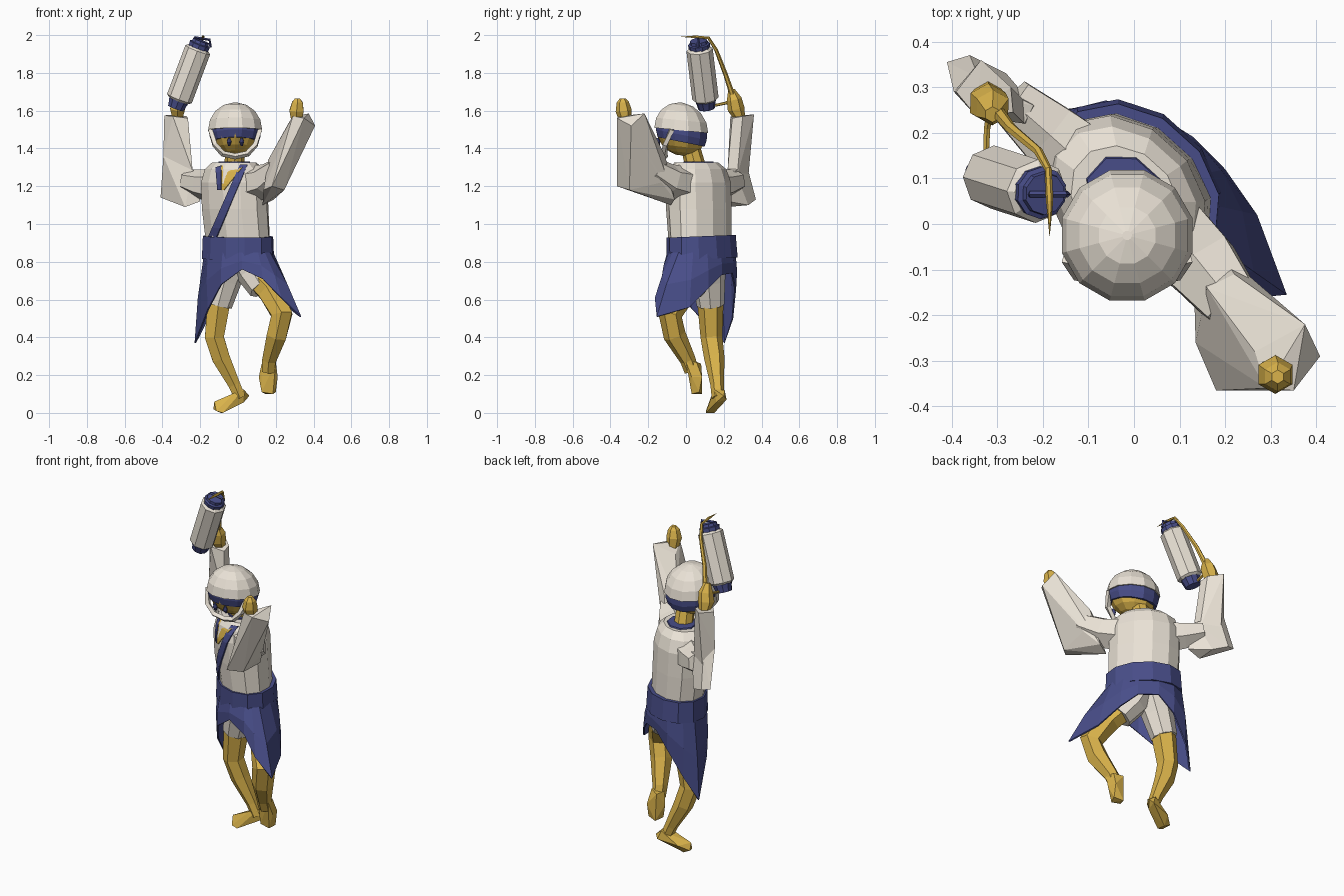
import bpy, bmesh, math
from mathutils import Vector
from mathutils.bvhtree import BVHTree


def colour(name, rgb):
    m = bpy.data.materials.new(name)
    m.diffuse_color = (*rgb, 1)
    return m


SKIN = colour("ochre", (0.70, 0.45, 0.07))
BLUE = colour("indigo", (0.065, 0.075, 0.25))
CLOTH = colour("cream", (0.82, 0.76, 0.67))


def make(name, bm, mat):
    bmesh.ops.recalc_face_normals(bm, faces=bm.faces)
    me = bpy.data.meshes.new(name)
    bm.to_mesh(me)
    bm.free()
    me.materials.append(mat)
    ob = bpy.data.objects.new(name, me)
    bpy.context.collection.objects.link(ob)
    return ob


def skin_rings(name, rings, mat, caps=True):
    """Bridge closed rings of points into one mesh."""
    bm = bmesh.new()
    vs = [[bm.verts.new(p) for p in r] for r in rings]
    n = len(vs[0])
    for a, b in zip(vs, vs[1:]):
        for i in range(n):
            j = (i + 1) % n
            bm.faces.new((a[i], a[j], b[j], b[i]))
    if caps:
        bm.faces.new(vs[0])
        bm.faces.new(vs[-1])
    return make(name, bm, mat)


def ellipse(x, y, z, a, b, n, rot=0.0, tilt=0.0):
    pts = []
    for i in range(n):
        t = 2 * math.pi * (i + 0.5) / n
        u, v = a * math.cos(t), b * math.sin(t)
        px = u * math.cos(rot) - v * math.sin(rot)
        py = u * math.sin(rot) + v * math.cos(rot)
        pts.append((x + px, y + py, z - tilt * py))
    return pts


def loft(name, rings, mat, n=12, rot=0.0, tilt=0.0, caps=True):
    return skin_rings(name, [ellipse(*r, n, rot, tilt) for r in rings], mat, caps)


def tube(name, path, mat, n=6):
    """Faceted, untwisted tube; each path entry is x, y, z, radius."""
    p = [Vector(q[:3]) for q in path]
    whole = (p[-1] - p[0]).normalized()
    ref = Vector((0, 1, 0)) if abs(whole.z) > 0.6 else Vector((0, 0, 1))
    rings = []
    for i, q in enumerate(path):
        d = (p[min(i + 1, len(p) - 1)] - p[max(i - 1, 0)]).normalized()
        u = (ref - d * ref.dot(d)).normalized()
        v = d.cross(u)
        rings.append([p[i] + q[3] * (u * math.cos(2 * math.pi * k / n) + v * math.sin(2 * math.pi * k / n))
                      for k in range(n)])
    return skin_rings(name, rings, mat)


def hull(name, pts, mat):
    bm = bmesh.new()
    for q in pts:
        bm.verts.new(q)
    r = bmesh.ops.convex_hull(bm, input=bm.verts)
    junk = [v for v in r["geom_interior"] if isinstance(v, bmesh.types.BMVert)]
    bmesh.ops.delete(bm, geom=junk, context='VERTS')
    return make(name, bm, mat)


# Torso, twisted towards the front left, with belt
TWIST = math.radians(-42)
jacket = loft("jacket", [(0.0, 0.075, 0.90, 0.195, 0.142), (-0.015, 0.068, 1.08, 0.198, 0.152),
                         (-0.02, 0.064, 1.22, 0.198, 0.152), (-0.02, 0.06, 1.29, 0.175, 0.135),
                         (-0.02, 0.055, 1.325, 0.13, 0.105)], CLOTH, 12, TWIST)
loft("belt", [(0, 0.085, 0.815, 0.215, 0.165), (0, 0.08, 0.935, 0.21, 0.16)], BLUE, 12, TWIST, -0.04)
loft("collar", [(-0.02, 0.07, 1.30, 0.10, 0.09), (-0.02, 0.065, 1.332, 0.09, 0.08)], BLUE, 8, TWIST)
tube("neck", [(-0.02, 0.06, 1.27, 0.055), (-0.015, 0.02, 1.42, 0.05)], SKIN, 8)

# Lapel and bare chest laid on the jacket front
bpy.context.view_layer.update()
tree = BVHTree.FromObject(jacket, bpy.context.evaluated_depsgraph_get())


def drape(name, a0, a1, b0, b1, mat, off, steps=8):
    bm = bmesh.new()
    prev = None
    for i in range(steps + 1):
        t = i / steps
        row = []
        for s, e in ((a0, a1), (b0, b1)):
            x, z = s[0] + (e[0] - s[0]) * t, s[1] + (e[1] - s[1]) * t
            hit = tree.ray_cast(Vector((x, -1, z)), Vector((0, 1, 0)))[0]
            row.append(bm.verts.new((x, (hit.y if hit else 0) - off, z)))
        if prev:
            bm.faces.new((prev[0], prev[1], row[1], row[0]))
        prev = row
    ob = make(name, bm, mat)
    ob.modifiers.new("thick", 'SOLIDIFY').thickness = 0.008


drape("chest", (-0.09, 1.31), (-0.10, 1.18), (0.03, 1.31), (-0.075, 1.18), SKIN, 0.006)
drape("lapel_long", (0.01, 1.315), (-0.16, 0.93), (0.05, 1.315), (-0.115, 0.93), BLUE, 0.010)
drape("lapel_short", (-0.12, 1.30), (-0.11, 1.18), (-0.09, 1.31), (-0.09, 1.18), BLUE, 0.010, 4)

# Skirt: waist ring flaring to a hem with two long side points
hem = [(0.335, -0.155, 0.51), (0.23, -0.165, 0.61), (0.13, -0.13, 0.71), (0.02, -0.11, 0.76),
       (-0.09, -0.07, 0.68), (-0.16, 0.03, 0.55), (-0.23, 0.205, 0.37), (-0.16, 0.25, 0.50),
       (-0.06, 0.265, 0.65), (0.03, 0.245, 0.74), (0.13, 0.19, 0.73), (0.20, 0.12, 0.66),
       (0.27, 0.02, 0.56)]
waist, mid = [], []
for x, y, z in hem:
    t = math.atan2(y - 0.08, x) - TWIST
    r = 1 / math.hypot(math.cos(t) / 0.208, math.sin(t) / 0.158)
    w = Vector((r * math.cos(t + TWIST), 0.08 + r * math.sin(t + TWIST), 0.85))
    m = w.lerp(Vector((x, y, z)), 0.5)
    waist.append(w)
    mid.append(Vector((m.x * 1.04, 0.08 + (m.y - 0.08) * 1.04, m.z)))
skirt = skin_rings("skirt", [waist, mid, hem], BLUE, caps=False)
skirt.modifiers.new("thick", 'SOLIDIFY').thickness = 0.008

# Legs, short trousers and feet
tube("right_trouser", [(-0.03, 0.11, 0.84, 0.11), (-0.07, 0.12, 0.70, 0.088), (-0.105, 0.13, 0.57, 0.073)], CLOTH, 8)
tube("left_trouser", [(0.04, 0.09, 0.84, 0.11), (0.08, 0.07, 0.74, 0.088), (0.13, 0.03, 0.66, 0.075)], CLOTH, 8)
tube("right_leg", [(-0.08, 0.12, 0.70, 0.07), (-0.105, 0.13, 0.56, 0.068), (-0.125, 0.135, 0.40, 0.058),
                   (-0.09, 0.15, 0.29, 0.054), (-0.02, 0.165, 0.15, 0.036), (0.01, 0.17, 0.08, 0.034)], SKIN)
tube("left_leg", [(0.10, 0.06, 0.72, 0.07), (0.17, -0.01, 0.64, 0.07), (0.232, -0.085, 0.52, 0.064),
                  (0.205, -0.06, 0.41, 0.06), (0.165, 0.01, 0.28, 0.042), (0.16, 0.03, 0.22, 0.038)], SKIN)
hull("right_foot", [(-0.13, 0.15, 0.02), (-0.125, 0.13, 0.06), (-0.115, 0.105, 0.01), (-0.08, 0.105, 0.0),
                    (-0.09, 0.15, 0.0), (-0.08, 0.19, 0.05), (-0.02, 0.14, 0.105), (0.03, 0.15, 0.125),
                    (0.06, 0.20, 0.09), (0.04, 0.215, 0.07), (0.03, 0.16, 0.055), (0.02, 0.205, 0.12)], SKIN)
hull("left_foot", [(0.125, 0.025, 0.26), (0.20, 0.0, 0.27), (0.19, 0.055, 0.27), (0.14, 0.08, 0.26),
                   (0.11, 0.04, 0.19), (0.21, 0.03, 0.19), (0.125, 0.035, 0.11), (0.185, 0.03, 0.10),
                   (0.20, 0.07, 0.11), (0.145, 0.085, 0.10), (0.20, 0.085, 0.19)], SKIN)

# Sleeves: upper arm, hanging flat bag and cuff
tube("right_upper_sleeve", [(-0.10, 0.12, 1.20, 0.10), (-0.19, 0.20, 1.21, 0.08), (-0.27, 0.27, 1.23, 0.06)], CLOTH)
hull("right_sleeve_bag", [(-0.41, 0.355, 1.14), (-0.36, 0.37, 1.13), (-0.28, 0.33, 1.10), (-0.28, 0.22, 1.09),
                          (-0.20, 0.22, 1.12), (-0.22, 0.26, 1.28), (-0.24, 0.22, 1.29), (-0.395, 0.29, 1.36),
                          (-0.34, 0.32, 1.32)], CLOTH)
hull("right_cuff", [(-0.39, 0.29, 1.575), (-0.335, 0.36, 1.58), (-0.27, 0.30, 1.57), (-0.265, 0.245, 1.56),
                    (-0.345, 0.235, 1.57), (-0.395, 0.29, 1.36), (-0.24, 0.22, 1.28), (-0.24, 0.27, 1.25),
                    (-0.34, 0.33, 1.25)], CLOTH)
tube("left_upper_sleeve", [(0.07, -0.01, 1.21, 0.10), (0.15, -0.09, 1.23, 0.09), (0.22, -0.18, 1.29, 0.07)], CLOTH)
hull("left_sleeve", [(0.265, -0.28, 1.53), (0.375, -0.22, 1.585), (0.408, -0.29, 1.52), (0.35, -0.365, 1.56),
                     (0.29, -0.36, 1.57), (0.18, -0.365, 1.20), (0.135, -0.26, 1.18), (0.245, -0.30, 1.18),
                     (0.25, -0.13, 1.22), (0.13, -0.08, 1.10), (0.19, -0.06, 1.13), (0.16, -0.14, 1.34),
                     (0.22, -0.11, 1.36)], CLOTH)

# Hands
tube("right_hand", [(-0.32, 0.285, 1.52, 0.03), (-0.32, 0.28, 1.57, 0.033), (-0.32, 0.265, 1.61, 0.045),
                    (-0.31, 0.255, 1.66, 0.04), (-0.31, 0.24, 1.71, 0.018)], SKIN)
tube("left_hand", [(0.31, -0.31, 1.48, 0.03), (0.31, -0.32, 1.55, 0.033), (0.31, -0.33, 1.60, 0.043),
                   (0.315, -0.335, 1.645, 0.032), (0.315, -0.335, 1.665, 0.015)], SKIN)

# Head: face, headband, cap and framing strap
HX, HY, HZ, R = -0.015, -0.025, 1.495, 0.148


def slice_rings(lo, hi, steps, scale):
    rings = []
    for i in range(steps + 1):
        h = lo + (hi - lo) * i / steps
        r = R * scale * math.cos(h)
        rings.append((HX, HY, HZ + R * scale * math.sin(h), r, r))
    return rings


loft("face", slice_rings(-1.35, 0.3, 5, 0.91), SKIN, 10, 0, 0.12)
loft("headband", slice_rings(-0.44, 0.12, 2, 0.955), BLUE, 12, 0, 0.20)
loft("cap", slice_rings(0.0, 1.5, 4, 1.0), CLOTH, 12, 0, 0.10)
tube("strap", [(HX + s * x, y, z, 0.016) for s, x, y, z in
               ((-1, .130, -.075, 1.50), (-1, .108, -.11, 1.42), (-1, .065, -.115, 1.372), (0, 0, -.11, 1.358),
                (1, .065, -.115, 1.372), (1, .108, -.11, 1.42), (1, .130, -.075, 1.50))], CLOTH, 4)
for side, x in (("right", -0.047), ("left", 0.02)):
    tube(side + "_eye", [(x, -0.142, 1.415, 0.006), (x, -0.15, 1.435, 0.014), (x, -0.15, 1.455, 0.006)], BLUE)

# Lantern along a slanted axis
low, high = Vector((-0.332, 0.11, 1.605)), Vector((-0.192, 0.065, 1.978))


def on_axis(prof):
    return [(*low.lerp(high, t), r) for t, r in prof]


tube("lantern_body", on_axis([(0.13, 0.056), (0.16, 0.07), (0.85, 0.07), (0.88, 0.056)]), CLOTH, 8)
tube("lantern_base", on_axis([(0.02, 0.045), (0.08, 0.05), (0.14, 0.056)]), BLUE, 10)
tube("lantern_top", on_axis([(0.87, 0.056), (0.93, 0.058), (0.94, 0.048), (0.98, 0.046)]), BLUE, 10)
tube("lantern_handle", [(-0.235, 0.065, 1.95, 0.007), (-0.228, 0.065, 1.988, 0.007), (-0.15, 0.065, 1.975, 0.007),
                        (-0.145, 0.065, 1.935, 0.007)], BLUE, 4)

# Carrying rod with its tail to the lantern base
tube("rod", [(-0.31, 0.26, 1.64, 0.016), (-0.27, 0.21, 1.79, 0.012), (-0.21, 0.16, 1.92, 0.010),
             (-0.188, 0.12, 1.985, 0.008), (-0.185, 0.05, 1.991, 0.008), (-0.185, -0.03, 1.991, 0.007)], SKIN)
tube("rod_tail", [(-0.315, 0.25, 1.66, 0.009), (-0.322, 0.21, 1.64, 0.008), (-0.325, 0.14, 1.625, 0.007)], SKIN)
